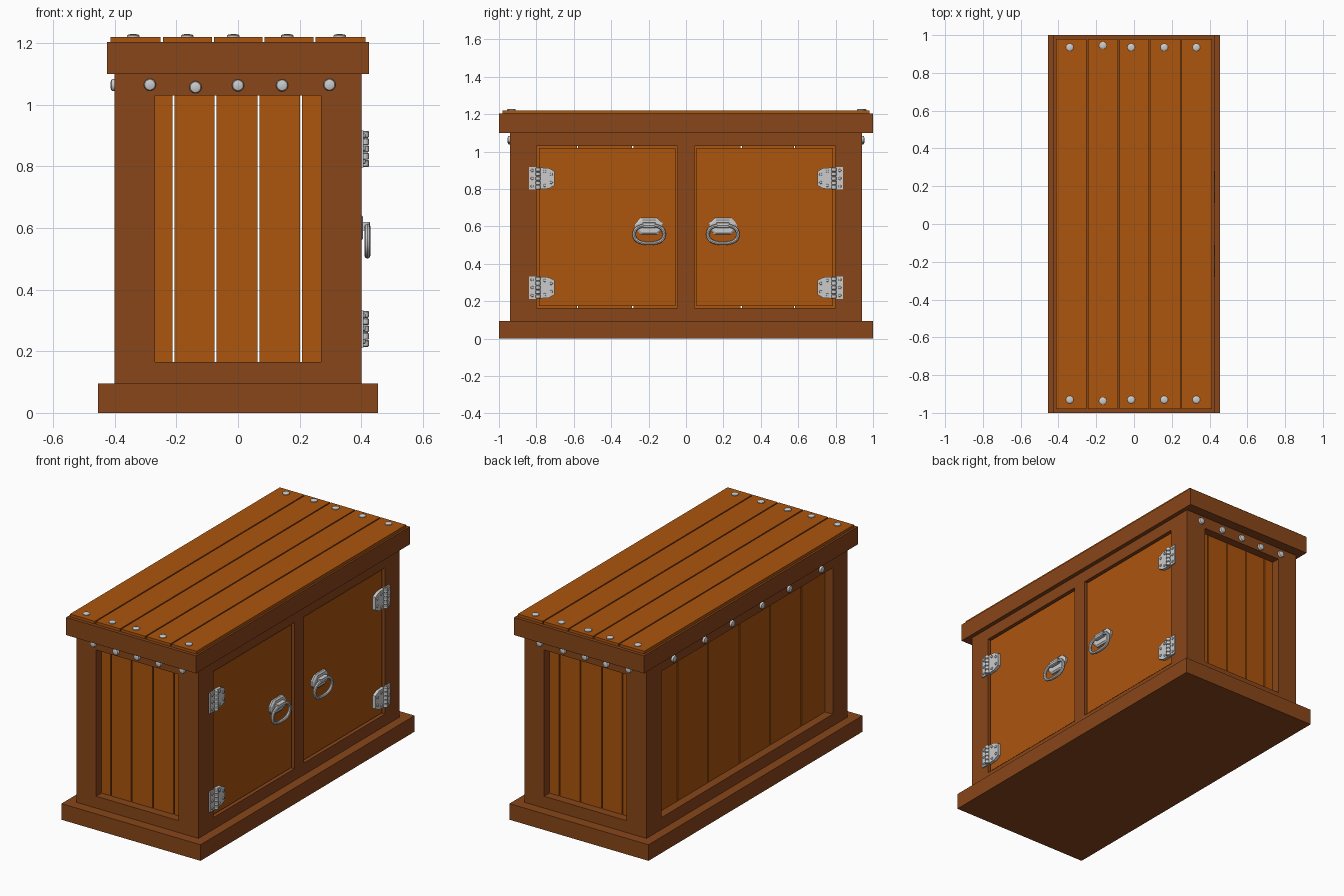
import bpy, bmesh, math
from mathutils import Vector

if "Cube" in bpy.data.objects:
    bpy.data.objects.remove(bpy.data.objects["Cube"])


def material(name, rgb):
    m = bpy.data.materials.new(name)
    m.diffuse_color = (*rgb, 1)
    m.use_nodes = True
    m.node_tree.nodes["Principled BSDF"].inputs["Base Color"].default_value = m.diffuse_color
    return m


DARK = material("dark_wood", (0.25, 0.061, 0.010))
LIGHT = material("light_wood", (0.413, 0.089, 0.004))


def finish(name, bm, mat=None, smooth=False):
    bmesh.ops.recalc_face_normals(bm, faces=bm.faces)
    me = bpy.data.meshes.new(name)
    bm.to_mesh(me)
    bm.free()
    ob = bpy.data.objects.new(name, me)
    bpy.context.collection.objects.link(ob)
    if mat:
        me.materials.append(mat)
    if smooth:
        bpy.ops.object.select_all(action='DESELECT')
        ob.select_set(True)
        bpy.context.view_layer.objects.active = ob
        bpy.ops.object.shade_smooth_by_angle(angle=math.radians(35))
    return ob


def box(name, x, y, z, mat):
    """Box from (min, max) ranges."""
    bm = bmesh.new()
    bmesh.ops.create_cube(bm, size=1)
    for v in bm.verts:
        v.co = [r[0] if c < 0 else r[1] for c, r in zip(v.co, (x, y, z))]
    return finish(name, bm, mat)


def lathe(name, profile, pos, axis, seg=14):
    """Closed solid turned from (radius, height) points around an axis."""
    bm = bmesh.new()
    q = Vector((0, 0, 1)).rotation_difference(Vector(axis))
    rings = []
    for r, h in profile:
        rings.append([bm.verts.new(Vector(pos) + q @ Vector((
            r * math.cos(math.tau * i / seg), r * math.sin(math.tau * i / seg), h)))
            for i in range(seg)])
    for a, b in zip(rings, rings[1:]):
        for i in range(seg):
            j = (i + 1) % seg
            bm.faces.new((a[i], a[j], b[j], b[i]))
    bm.faces.new(rings[0])
    bm.faces.new(rings[-1])
    return finish(name, bm, smooth=True)


def stud(name, pos, axis, r=0.02, h=0.014):
    return lathe(name, [(r, -0.004), (r, h * .5), (r * .85, h * .8), (r * .45, h)], pos, axis)


def plate(name, pts, x0, x1, inset=0.0):
    """Outline of (y, z) points extruded along x, front edge chamfered by inset."""
    bm = bmesh.new()
    cy = sum(p[0] for p in pts) / len(pts)
    cz = sum(p[1] for p in pts) / len(pts)
    rows = [(x0, 0), (x1, 0)] if not inset else [(x0, 0), (x1 - inset * .6, 0), (x1, inset)]
    loops = []
    for x, d in rows:
        loop = []
        for y, z in pts:
            v = Vector((y - cy, z - cz))
            v *= 1 - d / v.length
            loop.append(bm.verts.new((x, cy + v.x, cz + v.y)))
        loops.append(loop)
    n = len(pts)
    for a, b in zip(loops, loops[1:]):
        for i in range(n):
            bm.faces.new((a[i], a[(i + 1) % n], b[(i + 1) % n], b[i]))
    bm.faces.new(loops[0])
    bm.faces.new(loops[-1])
    return finish(name, bm)


# Base, lid slab and lid planks
box("base", (-.455, .455), (-1, 1), (0, .095), DARK)
box("lid_slab", (-.425, .425), (-1, 1), (1.10, 1.204), DARK)
lid_edges = [-.416, -.247, -.081, .083, .249, .418]
for i, (a, b) in enumerate(zip(lid_edges, lid_edges[1:])):
    box(f"lid_plank_{i}", (a + .003, b - .004), (-.98, .98), (1.20, 1.22), LIGHT)

# Body frame: corner posts and rails
Z0, Z1 = .165, 1.03
for sx in (-1, 1):
    for sy in (-1, 1):
        box("corner_post", sorted((sx * .27, sx * .40)), sorted((sy * .80, sy * .94)),
            (.095, 1.10), DARK)
for s in (-1, 1):
    for part, z in (("bottom", (.095, Z0)), ("top", (Z1, 1.10))):
        box(f"{part}_end_rail", (-.27, .27), sorted((s * .86, s * .94)), z, DARK)
        box(f"{part}_long_rail", sorted((s * .32, s * .40)), (-.80, .80), z, DARK)
box("door_divider", (.32, .40), (-.045, .045), (Z0, Z1), DARK)

# Recessed plank panels on both ends and the long closed side
end_edges = [-.28, -.209, -.073, .066, .204, .28]
long_edges = [-.81, -.58, -.285, .0, .295, .58, .81]
G = .0035
for s in (-1, 1):
    for a, b in zip(end_edges, end_edges[1:]):
        box("end_plank", (a + G, b - G), sorted((s * .87, s * .89)), (Z0 - .01, Z1 + .01), LIGHT)
for a, b in zip(long_edges, long_edges[1:]):
    box("side_plank", (-.35, -.33), (a + G, b - G), (Z0 - .01, Z1 + .01), LIGHT)

# Studs on lid, ends and closed side
for x, y0, y1 in ((-.34, -.93, .935), (-.165, -.937, .945), (-.015, -.93, .935),
                  (.16, -.93, .935), (.33, -.93, .935)):
    for y in (y0, y1):
        stud("lid_stud", (x, y, 1.22), (0, 0, 1), h=.009)
for x, z in ((-.286, 1.065), (-.138, 1.057), (0, 1.063), (.143, 1.063), (.297, 1.065)):
    for s in (-1, 1):
        stud("end_stud", (x, s * .94, z), (0, s, 0))
for y in (-.69, -.39, -.135, .145, .40, .69):
    stud("side_stud", (-.40, y, 1.064), (-1, 0, 0))

# Doors with hinges and ring handles, mirrored across y = 0
for s in (-1, 1):
    box("door", (.355, .39), sorted((s * .055, s * .787)), (Z0 + .01, Z1 - .01), LIGHT)

    for zc in (.857, .273):
        frame_leaf = [(.84, -.06), (.84, .06), (.797, .06), (.797, -.06)]
        door_leaf = [(.785, -.058), (.785, .058), (.735, .055), (.702, .038),
                     (.702, -.038), (.735, -.055)]
        plate("hinge_frame_leaf", [(s * y, zc + z) for y, z in frame_leaf], .395, .408)
        plate("hinge_door_leaf", [(s * y, zc + z) for y, z in door_leaf], .385, .408)
        for k in range(5):
            z = zc - .059 + k * .0236
            lathe("hinge_knuckle", [(.010, 0), (.013, .003), (.013, .0196), (.010, .0226)],
                  (.412, s * .791, z), (0, 0, 1), 12)
        for y, z in ((.823, -.042), (.823, 0), (.823, .042), (.755, -.038),
                     (.755, .038), (.72, -.022), (.72, .022)):
            stud("hinge_rivet", (.408, s * y, zc + z), (1, 0, 0), .008, .006)

    # Handle back plate, holding bracket and ring
    c = s * .197
    octagon = [(-.075, -.012), (-.075, .015), (-.045, .044), (.045, .044),
               (.075, .015), (.075, -.012), (.045, -.043), (-.045, -.043)]
    plate("handle_plate", [(c + y, .60 + z) for y, z in octagon], .387, .406, .012)
    bracket = [(-.035, -.014), (-.035, .014), (.035, .014), (.035, -.014)]
    plate("handle_bracket", [(c + y, .606 + z) for y, z in bracket], .40, .428, .006)

    bm = bmesh.new()
    n, m, r = 28, 8, .0095
    rings = []
    for i in range(n):
        a = math.tau * i / n
        ca, sa = math.cos(a), math.sin(a)
        e = .8
        y = .08 * math.copysign(abs(ca) ** e, ca)
        z = .048 * math.copysign(abs(sa) ** e, sa)
        out = Vector((0, ca / .08, sa / .048)).normalized()
        rings.append([bm.verts.new(Vector((.420, c + y, .558 + z))
                      + out * r * math.cos(math.tau * j / m)
                      + Vector((r * math.sin(math.tau * j / m), 0, 0))) for j in range(m)])
    for i in range(n):
        p, q = rings[i], rings[(i + 1) % n]
        for j in range(m):
            bm.faces.new((p[j], p[(j + 1) % m], q[(j + 1) % m], q[j]))
    finish("handle_ring", bm, smooth=True)
